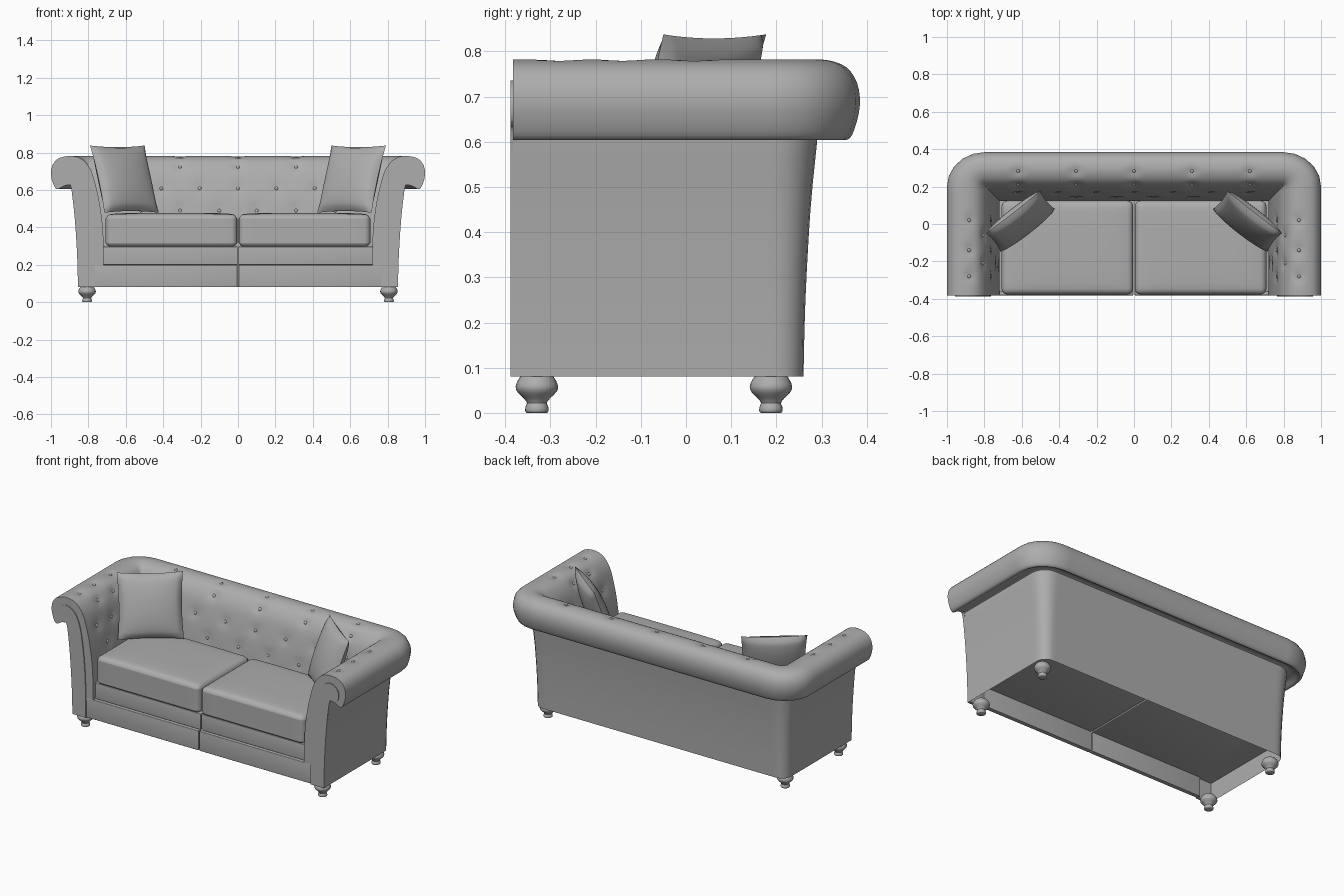
import bpy, bmesh, math
from mathutils import Vector, Matrix

cube = bpy.data.objects.get("Cube")
if cube:
    bpy.data.objects.remove(cube, do_unlink=True)

grey = bpy.data.materials.new("warm_grey")
grey.use_nodes = True
colour = (0.42, 0.42, 0.42, 1)
grey.diffuse_color = colour
grey.node_tree.nodes["Principled BSDF"].inputs["Base Color"].default_value = colour


def finish(bm, name, angle=40):
    """Turn a bmesh into a shaded, coloured object."""
    mesh = bpy.data.meshes.new(name)
    bm.to_mesh(mesh)
    bm.free()
    mesh.materials.append(grey)
    obj = bpy.data.objects.new(name, mesh)
    bpy.context.collection.objects.link(obj)
    bpy.ops.object.select_all(action='DESELECT')
    obj.select_set(True)
    bpy.context.view_layer.objects.active = obj
    bpy.ops.object.shade_smooth_by_angle(angle=math.radians(angle))
    return obj


def smooth_line(pts, steps=3):
    """Catmull-Rom curve through 2D points."""
    p = [Vector(q) for q in pts]
    out = []
    for i in range(len(p) - 1):
        a, b, c, d = p[max(i - 1, 0)], p[i], p[i + 1], p[min(i + 2, len(p) - 1)]
        for k in range(steps):
            t = k / steps
            out.append(0.5 * (2 * b + (c - a) * t + (2 * a - 5 * b + 4 * c - d) * t ** 2
                              + (3 * b - a - 3 * c + d) * t ** 3))
    return out + [p[-1]]


def box(name, lo, hi, bevel, crown=0.0, segments=4):
    """Rounded box, optionally with a crowned top."""
    lo, hi = Vector(lo), Vector(hi)
    bm = bmesh.new()
    bmesh.ops.create_cube(bm, size=2)
    if crown:
        bmesh.ops.subdivide_edges(bm, edges=bm.edges[:], cuts=7, use_grid_fill=True)
    half, mid = (hi - lo) / 2, (hi + lo) / 2
    for v in bm.verts:
        u, w, top = v.co.x, v.co.y, v.co.z > 0.99
        v.co = Vector([mid[i] + half[i] * v.co[i] for i in range(3)])
        if top:
            v.co.z += crown * (1 - u ** 4) * (1 - w ** 4)
    bm.normal_update()
    sharp = [e for e in bm.edges if e.calc_face_angle(0) > 1]
    bmesh.ops.bevel(bm, geom=sharp, offset=bevel, segments=segments,
                    profile=0.5, affect='EDGES')
    return finish(bm, name)


# Rolled back and arms: one profile swept around a U-shaped plan
CX, CY, R, FRONT = 0.795, 0.20, 0.06, -0.383
profile = smooth_line([
    (0, .08), (.005, .25), (.018, .45), (.035, .60), (.037, .625), (.075, .622),
    (.11, .604), (.13, .625), (.145, .68), (.138, .73), (.11, .765), (.065, .78),
    (.02, .78), (-.02, .765), (-.05, .735), (-.075, .69), (-.098, .61),
    (-.115, .53), (-.13, .42), (-.137, .3), (-.137, .2)])
profile.append(Vector((.003, .2)))


def place(c, n, d, z):
    """Point at offset d from the outer wall, mitred at the inside corners."""
    r = R + d
    ry = R + d * (0.86 if d > 0 else 1)
    x, y = c[0] + n[0] * r, c[1] + n[1] * ry
    if r < 0:
        x = max(-CX - r, min(CX + r, x))
        y = min(CY + r, y)
    return Vector((x, y, z))


arm_n, back_n, corner_n = 24, 70, 5
half_path = [((CX, FRONT + (CY - FRONT) * i / arm_n), (1, 0)) for i in range(arm_n)]
half_path += [((CX, CY), (math.cos(a), math.sin(a)))
              for a in (math.pi / 2 * i / corner_n for i in range(corner_n + 1))]
stations = half_path + [((CX - 2 * CX * i / back_n, CY), (0, 1)) for i in range(1, back_n)]
stations += [((-c[0], c[1]), (-n[0], n[1])) for c, n in reversed(half_path)]

# Button positions: (offset, height) rows on the back and on each arm
TOP, HIGH, MID, LOW = (.025, .78), (-.055, .728), (-.098, .61), (-.121, .49)
buttons = []
for row, xs in ((TOP, (0, .31, .62)), (HIGH, (0, .31, .62)),
                (MID, (0, .205, .41, .62)), (LOW, (.1, .31, .52))):
    for x in sorted({s * x for x in xs for s in (-1, 1)}):
        buttons.append(place((x, CY), (0, 1), *row))
for row, ys in ((TOP, (.02, -.14, -.28)), (HIGH, (-.06, -.21)),
                (MID, (.02, -.14, -.28)), (LOW, (-.06, -.21))):
    for y in ys:
        for s in (-1, 1):
            buttons.append(place((s * CX, y), (s, 0), *row))

bm = bmesh.new()
rings = [[bm.verts.new(place(c, n, d, z)) for d, z in profile] for c, n in stations]
for a, b in zip(rings, rings[1:]):
    for i in range(len(profile) - 1):
        bm.faces.new((a[i], a[i + 1], b[i + 1], b[i]))
bm.faces.new(rings[0])
bm.faces.new(rings[-1][::-1])
bmesh.ops.remove_doubles(bm, verts=bm.verts[:], dist=1e-4)
bmesh.ops.recalc_face_normals(bm, faces=bm.faces[:])
bm.normal_update()
# Tufted dimples pulled in under each button
moves, seats = {}, []
for b in buttons:
    near = min(bm.verts, key=lambda v: (v.co - b).length_squared)
    normal = near.normal.copy()
    seats.append((b, normal))
    for v in bm.verts:
        dist = (v.co - b).length
        if dist < 0.07 and v.co.y > FRONT + 0.01:
            moves[v] = moves.get(v, Vector()) - normal * 0.011 * math.exp(-(dist / 0.026) ** 2)
for v, m in moves.items():
    v.co += m
finish(bm, "rolled_back_and_arms")

# Buttons
bm = bmesh.new()
for b, n in seats:
    m = Matrix.Translation(b - n * 0.009) @ n.to_track_quat('Z', 'Y').to_matrix().to_4x4()
    bmesh.ops.create_uvsphere(bm, u_segments=10, v_segments=6, radius=0.01,
                              matrix=m @ Matrix.Diagonal((1, 1, 0.6, 1)))
finish(bm, "tuft_buttons")

# Scrolled arm fronts
scroll = smooth_line([
    (.765, .08), (.768, .3), (.778, .45), (.795, .58), (.815, .66), (.845, .71),
    (.89, .735), (.93, .725), (.955, .69), (.952, .65), (.93, .634), (.905, .635),
    (.89, .60), (.873, .45), (.86, .25), (.855, .08)])
for side, label in ((1, "left"), (-1, "right")):
    bm = bmesh.new()
    face = bm.faces.new([bm.verts.new((side * x, -0.388, z)) for x, z in scroll])
    ext = bmesh.ops.extrude_face_region(bm, geom=[face], use_keep_orig=True)
    for v in ext["geom"]:
        if isinstance(v, bmesh.types.BMVert):
            v.co.y += 0.018
    bmesh.ops.recalc_face_normals(bm, faces=bm.faces[:])
    finish(bm, label + "_arm_front")

# Front rail, seat deck and seat cushions, one of each per side
for side, label in ((1, "left"), (-1, "right")):
    def span(a, b):
        return sorted((side * a, side * b))
    for part, (a, b), (y0, y1), (z0, z1), bevel, crown in (
            ("front_rail", span(.003, .768), (-.381, -.355), (.08, .2), .003, 0),
            ("seat_deck", span(.002, .725), (-.362, .14), (.2, .297), .004, 0),
            ("seat_cushion", span(.004, .708), (-.377, .125), (.295, .47), .032, .008)):
        box(label + "_" + part, (a, y0, z0), (b, y1, z1), bevel, crown)

# Throw pillows leaning into the corners
N = 20
for side, label in ((1, "left"), (-1, "right")):
    bm = bmesh.new()
    bmesh.ops.create_grid(bm, x_segments=N, y_segments=N, size=1)
    back = bmesh.ops.duplicate(bm, geom=bm.faces[:] + bm.edges[:] + bm.verts[:])["geom"]
    back_verts = {g for g in back if isinstance(g, bmesh.types.BMVert)}
    for v in bm.verts:
        u, w = v.co.x, v.co.y
        puff = 0.056 * (max(0, (1 - u * u) * (1 - w * w))) ** 0.42
        v.co = Vector((0.185 * u * (1 - 0.05 * (1 - w * w)),
                       puff if v in back_verts else -puff,
                       0.19 * w * (1 - 0.05 * (1 - u * u))))
    bmesh.ops.remove_doubles(bm, verts=bm.verts[:], dist=1e-4)
    bmesh.ops.recalc_face_normals(bm, faces=bm.faces[:])
    pillow = finish(bm, label + "_pillow", 60)
    pillow.matrix_world = (Matrix.Translation((side * 0.607, 0.015, 0.658))
                           @ Matrix.Rotation(math.radians(-38 * side), 4, 'Z')
                           @ Matrix.Rotation(math.radians(-19), 4, 'X'))

# Turned feet
foot = smooth_line([(.022, 0), (.026, .004), (.025, .014), (.022, .022), (.029, .032),
                    (.043, .046), (.047, .058), (.042, .072), (.034, .084)], 2)
for sx, lr in ((1, "left"), (-1, "right")):
    for y, fb in ((-.33, "front"), (.188, "back")):
        bm = bmesh.new()
        rings = [[bm.verts.new((sx * .807 + r * math.cos(math.tau * k / 20),
                                y + r * math.sin(math.tau * k / 20), z))
                  for k in range(20)] for r, z in foot]
        for a, b in zip(rings, rings[1:]):
            for k in range(20):
                j = (k + 1) % 20
                bm.faces.new((a[k], a[j], b[j], b[k]))
        bm.faces.new(rings[0][::-1])
        bm.faces.new(rings[-1])
        finish(bm, f"{fb}_{lr}_foot")
